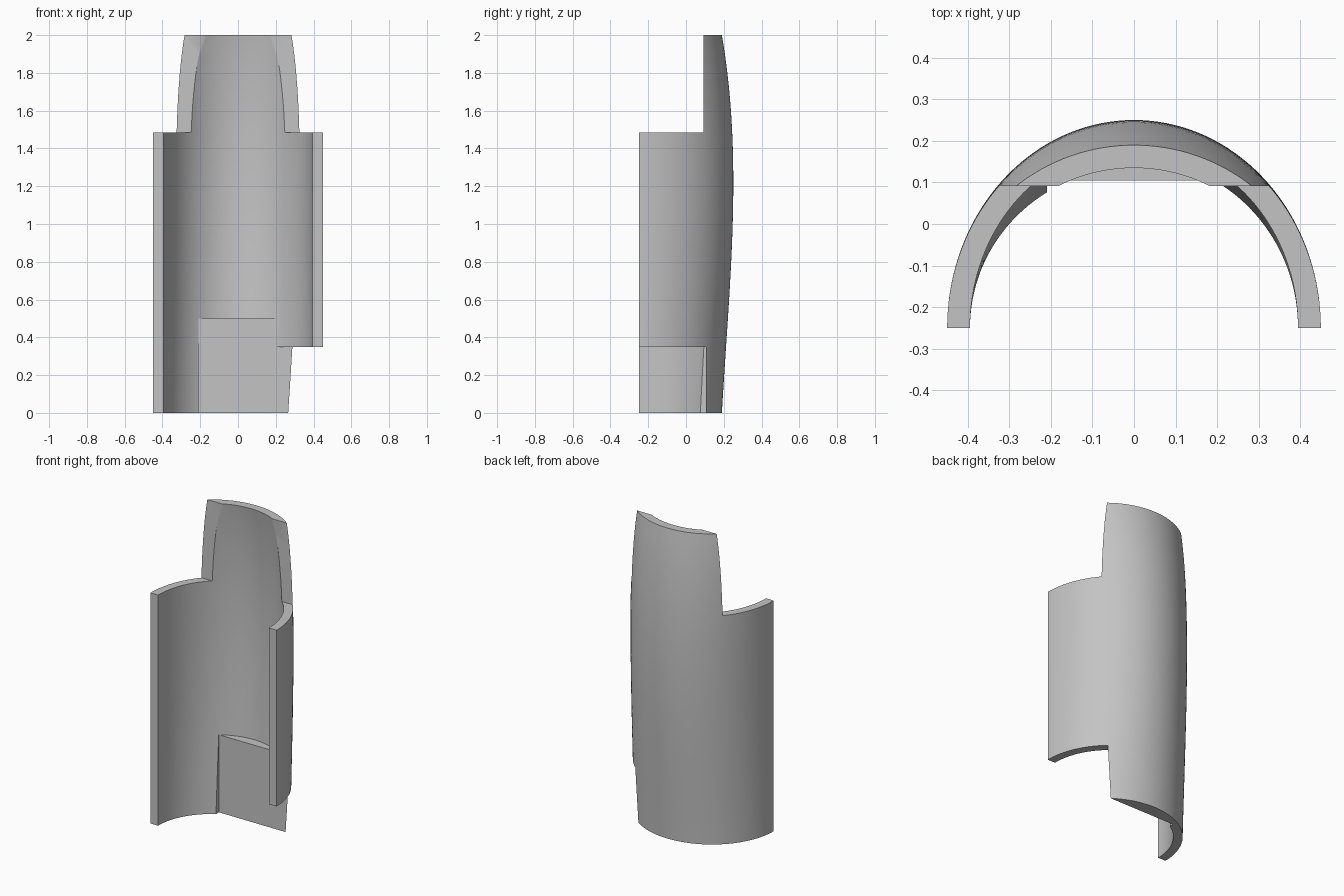
import bpy
import bmesh
from math import cos, sin, pi

cube = bpy.data.objects.get("Cube")
if cube:
    bpy.data.objects.remove(cube, do_unlink=True)

BASE_Y = -0.25
WALL = 0.055
CROWN = [(0, 0.19), (0.35, 0.212), (1.3, 0.25), (2, 0.19)]  # (height, back y)

grey = bpy.data.materials.new("plain grey")
grey.use_nodes = True
COLOUR = (0.55, 0.55, 0.55, 1)
grey.diffuse_color = COLOUR
grey.node_tree.nodes["Principled BSDF"].inputs["Base Color"].default_value = COLOUR


def crown_y(z):
    """Smooth cubic curve of the barrel-shaped back."""
    total = 0
    for zi, yi in CROWN:
        term = yi
        for zj, _ in CROWN:
            if zj != zi:
                term *= (z - zj) / (zi - zj)
        total += term
    return total


def finish(bm, name):
    bmesh.ops.recalc_face_normals(bm, faces=bm.faces)
    mesh = bpy.data.meshes.new(name)
    bm.to_mesh(mesh)
    bm.free()
    mesh.materials.append(grey)
    obj = bpy.data.objects.new(name, mesh)
    bpy.context.collection.objects.link(obj)
    return obj


def arch_solid(name, inset, overshoot, segments=72, rows=40):
    """Solid with a half-ellipse section whose depth follows the crown curve."""
    bm = bmesh.new()
    rings = []
    for r in range(rows + 1):
        z = -overshoot + (2 + 2 * overshoot) * r / rows
        depth = crown_y(z) - BASE_Y - inset
        half = 0.45 - inset
        points = [(half * cos(pi * i / segments), BASE_Y + depth * sin(pi * i / segments))
                  for i in range(segments + 1)]
        if overshoot:
            points = [(half, BASE_Y - overshoot)] + points + [(-half, BASE_Y - overshoot)]
        rings.append([bm.verts.new((x, y, z)) for x, y in points])
    n = len(rings[0])
    for low, high in zip(rings, rings[1:]):
        for i in range(n):
            j = (i + 1) % n
            bm.faces.new((low[i], low[j], high[j], high[i]))
    bm.faces.new(rings[0])
    bm.faces.new(rings[-1])
    return finish(bm, name)


def box(name, x, y, z):
    bm = bmesh.new()
    bmesh.ops.create_cube(bm, size=1)
    for v in bm.verts:
        v.co = [lim[0] if c < 0 else lim[1] for c, lim in zip(v.co, (x, y, z))]
    return finish(bm, name)


def peg(name, z, radius=0.023):
    bm = bmesh.new()
    bmesh.ops.create_cone(bm, cap_ends=True, segments=24, radius1=radius,
                          radius2=radius, depth=1)
    for v in bm.verts:
        v.co = (v.co.x, v.co.z + 0.3, z + v.co.y)
    return finish(bm, name)


def cut(target, cutter):
    """Subtract the cutter and throw it away."""
    mod = target.modifiers.new("cut", "BOOLEAN")
    mod.operation = "DIFFERENCE"
    mod.solver = "EXACT"
    mod.object = cutter
    bpy.ops.object.select_all(action="DESELECT")
    bpy.context.view_layer.objects.active = target
    target.select_set(True)
    bpy.ops.object.modifier_apply(modifier=mod.name)
    bpy.data.objects.remove(cutter, do_unlink=True)


# Curved shell, keeping a flat-faced pad inside the lower end
FLAT_Y = 0.105
shell = arch_solid("curved_shell", 0, 0)
hollow = arch_solid("hollow", WALL, 0.05)
cut(hollow, box("pad", (-0.21, 0.205), (FLAT_Y, 0.6), (-0.3, 0.5)))
cut(shell, hollow)

# Slot beside the pad and the open lower corner
cut(shell, box("pad_slot", (-0.21, 0.205), (-0.6, FLAT_Y), (-0.3, 0.5)))
cut(shell, box("lower_corner", (0.1, 0.8), (-0.6, FLAT_Y), (-0.3, 0.35)))

# Narrow tongue at the top
cut(shell, box("upper_notch", (-0.8, 0.8), (-0.6, 0.092), (1.485, 2.3)))

# Two screw holes through the back
for height in (0.86, 1.29):
    cut(shell, peg("screw_hole", height))

bpy.ops.object.shade_smooth_by_angle(angle=pi / 6)
